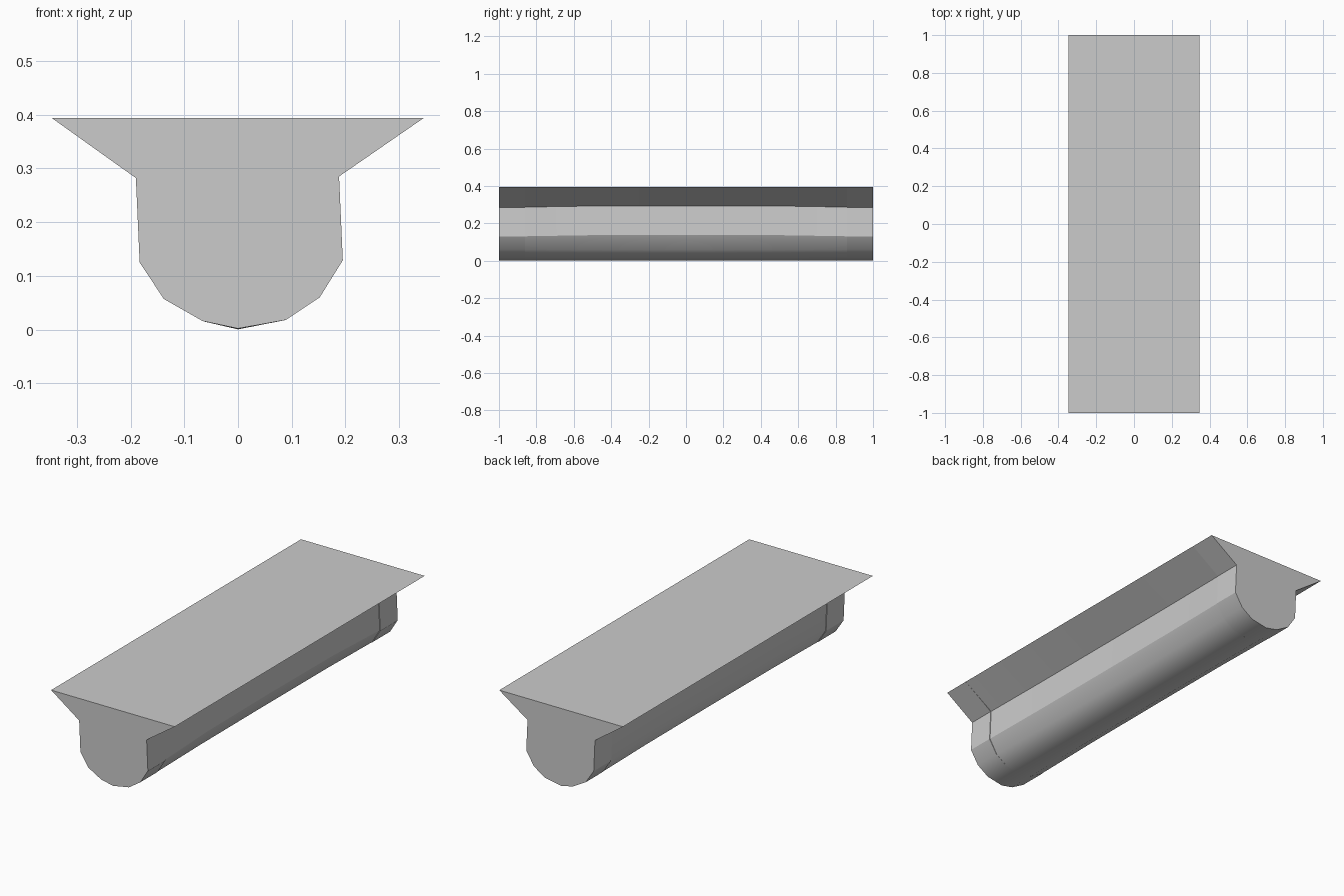
import bpy, bmesh, math

if "Cube" in bpy.data.objects:
    bpy.data.objects.remove(bpy.data.objects["Cube"])

# Cross-section of the trough with its flared rim (x, z)
PROFILE = [(-0.347, 0.394), (-0.190, 0.282), (-0.183, 0.125), (-0.138, 0.057),
           (-0.066, 0.016), (0.0, 0.002), (0.089, 0.018), (0.152, 0.060),
           (0.195, 0.129), (0.188, 0.285), (0.346, 0.394)]


def section(inset):
    """Profile with the walls drawn in slightly; the rim and keel stay put."""
    pts = []
    for i, (x, z) in enumerate(PROFILE):
        if i in (0, len(PROFILE) - 1):
            pts.append((x, z))
        else:
            lift = 0.6 * inset if abs(x) > 0.17 else -0.1 * inset
            pts.append((x * (1 - inset / 0.19), max(0, z + lift)))
    return pts


def loft(name, stations, cap=None):
    """Skin sections along y; cap is the index of the station to close."""
    bm = bmesh.new()
    rings = [[bm.verts.new((x, y, z)) for x, z in section(inset)]
             for y, inset in stations]
    n = len(PROFILE)
    for a, b in zip(rings, rings[1:]):
        for i in range(n):
            j = (i + 1) % n
            bm.faces.new((a[i], a[j], b[j], b[i]))
    if cap is not None:
        ring = rings[cap]
        bm.faces.new(ring if cap else ring[::-1])
    bmesh.ops.recalc_face_normals(bm, faces=bm.faces)
    # make sure the top of the part faces up
    bm.normal_update()
    top = max(bm.faces, key=lambda f: f.calc_center_median().z)
    if top.normal.z < 0:
        bmesh.ops.reverse_faces(bm, faces=bm.faces)
    mesh = bpy.data.meshes.new(name)
    bm.to_mesh(mesh)
    bm.free()
    ob = bpy.data.objects.new(name, mesh)
    bpy.context.collection.objects.link(ob)
    bpy.ops.object.select_all(action='DESELECT')
    ob.select_set(True)
    bpy.context.view_layer.objects.active = ob
    bpy.ops.object.shade_smooth_by_angle(angle=math.radians(28))
    return ob


# Long middle, gently waisted
loft("trough_body", [(-0.86, 0.003), (-0.5, 0.013), (0, 0.015),
                     (0.5, 0.013), (0.86, 0.003)])

# Straight end bands with closed end faces
loft("front_end_band", [(-1, 0), (-0.86, 0), (-0.86, 0.003)], cap=0)
loft("back_end_band", [(0.86, 0.003), (0.86, 0), (1, 0)], cap=2)
